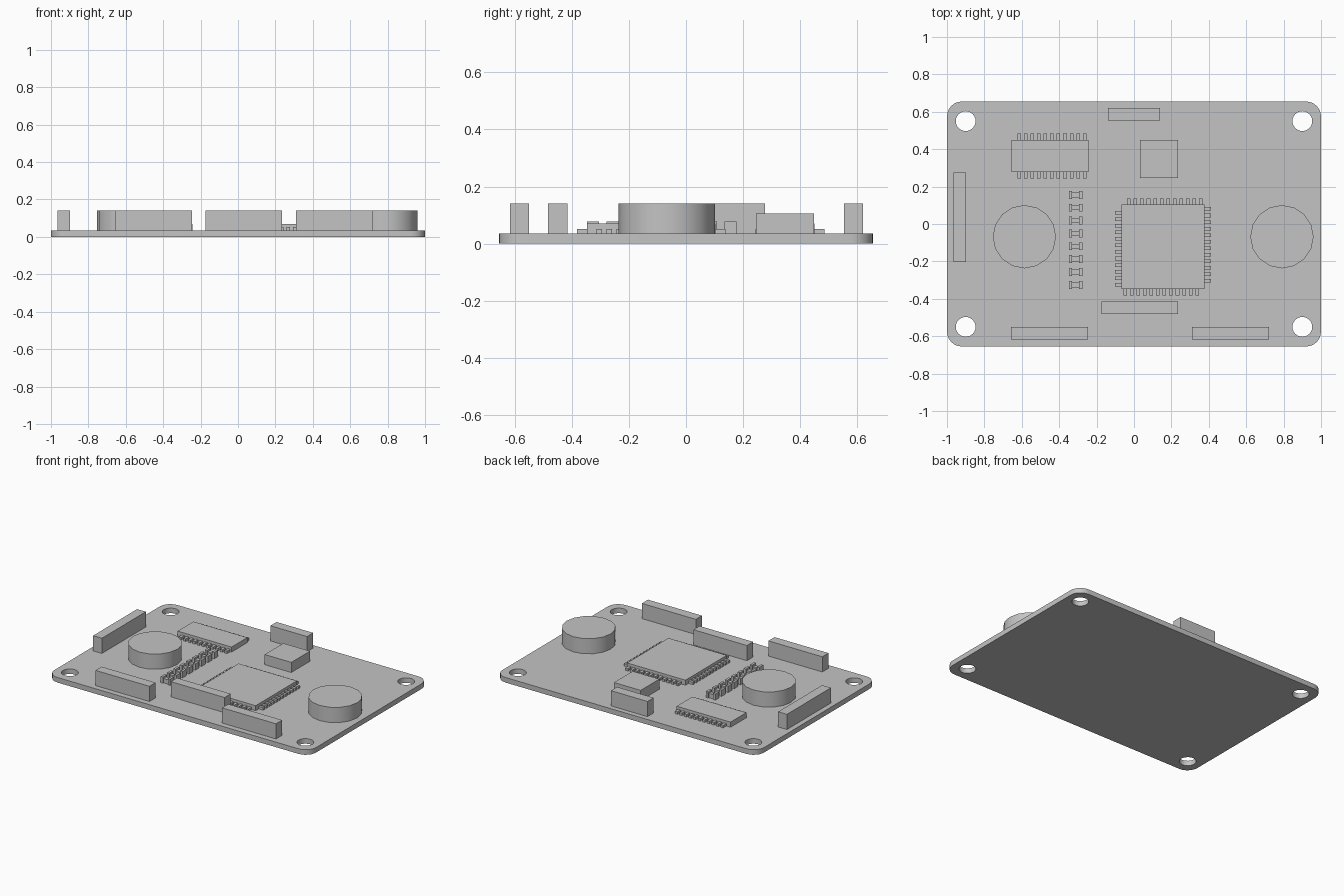
import bpy, bmesh
from math import pi, cos, sin
from mathutils import Matrix, Vector

old = bpy.data.objects.get("Cube")
if old:
    bpy.data.objects.remove(old)

grey = bpy.data.materials.new("plain grey")
grey.use_nodes = True
COLOUR = (0.55, 0.55, 0.55, 1)
grey.diffuse_color = COLOUR
grey.node_tree.nodes["Principled BSDF"].inputs["Base Color"].default_value = COLOUR

BOARD_TOP = 0.035
TALL = 0.14


def finish(bm, name, smooth=False):
    bmesh.ops.recalc_face_normals(bm, faces=bm.faces)
    mesh = bpy.data.meshes.new(name)
    bm.to_mesh(mesh)
    bm.free()
    mesh.materials.append(grey)
    obj = bpy.data.objects.new(name, mesh)
    bpy.context.collection.objects.link(obj)
    if smooth:
        bpy.ops.object.select_all(action="DESELECT")
        obj.select_set(True)
        bpy.context.view_layer.objects.active = obj
        bpy.ops.object.shade_smooth_by_angle()
    return obj


def add_box(bm, x, y, width, depth, top, bottom=BOARD_TOP):
    place = Matrix.Translation((x, y, (top + bottom) / 2))
    size = Matrix.Diagonal((width, depth, top - bottom, 1))
    bmesh.ops.create_cube(bm, size=1, matrix=place @ size)


def add_cylinder(bm, x, y, radius, bottom, top, sides):
    bmesh.ops.create_cone(bm, cap_ends=True, segments=sides, radius1=radius, radius2=radius,
                          depth=top - bottom,
                          matrix=Matrix.Translation((x, y, (top + bottom) / 2)))


def box(name, x, y, width, depth, top):
    bm = bmesh.new()
    add_box(bm, x, y, width, depth, top)
    finish(bm, name)


# Board with rounded corners
HALF_X, HALF_Y, CORNER = 1.0, 0.655, 0.08
bm = bmesh.new()
outline = []
for k, (sx, sy) in enumerate([(1, 1), (-1, 1), (-1, -1), (1, -1)]):
    for i in range(7):
        a = (k + i / 6) * pi / 2
        outline.append(bm.verts.new((sx * (HALF_X - CORNER) + CORNER * cos(a),
                                     sy * (HALF_Y - CORNER) + CORNER * sin(a), 0)))
base = bm.faces.new(outline)
lifted = bmesh.ops.extrude_face_region(bm, geom=[base], use_keep_orig=True)
bmesh.ops.translate(bm, vec=Vector((0, 0, BOARD_TOP)),
                    verts=[v for v in lifted["geom"] if isinstance(v, bmesh.types.BMVert)])
board = finish(bm, "board")

# Mounting holes cut through the corners
bm = bmesh.new()
for sx in (-1, 1):
    for sy in (-1, 1):
        add_cylinder(bm, sx * 0.9, sy * 0.55, 0.053, -0.1, 0.1, 24)
cutter = finish(bm, "hole_cutter")
cutter.hide_render = True
cut = board.modifiers.new("holes", "BOOLEAN")
cut.operation = "DIFFERENCE"
cut.solver = "EXACT"
cut.object = cutter
bpy.ops.object.select_all(action="DESELECT")
board.select_set(True)
bpy.context.view_layer.objects.active = board
bpy.ops.object.modifier_apply(modifier=cut.name)
bpy.data.objects.remove(cutter)
bpy.ops.object.shade_smooth_by_angle()

# Upright connectors and the square component
box("back_connector", 0, 0.587, 0.28, 0.067, TALL)
box("side_connector", -0.931, 0.036, 0.067, 0.48, TALL)
box("middle_connector", 0.03, -0.449, 0.41, 0.067, TALL)
box("front_right_connector", -0.451, -0.583, 0.412, 0.067, TALL)
box("front_left_connector", 0.516, -0.583, 0.412, 0.067, TALL)
box("square_component", 0.134, 0.347, 0.204, 0.204, 0.105)

# Round drum components
for name, x in (("right_drum", -0.586), ("left_drum", 0.791)):
    bm = bmesh.new()
    add_cylinder(bm, x, -0.068, 0.169, BOARD_TOP, TALL, 16)
    finish(bm, name, smooth=True)

# Chips with rows of pins
CHIP_TOP, PIN_TOP = 0.07, 0.052
PIN_LONG, PIN_WIDE = 0.035, 0.019


def pin_row(bm, x, y, dx, dy, count):
    """Row of pins centred at (x, y), stepping by (dx, dy)."""
    for i in range(count):
        step = i - (count - 1) / 2
        size = (PIN_WIDE, PIN_LONG) if dx else (PIN_LONG, PIN_WIDE)
        add_box(bm, x + step * dx, y + step * dy, *size, PIN_TOP)


PITCH = 0.035
box("main_chip", 0.155, -0.122, 0.446, 0.45, CHIP_TOP)
bm = bmesh.new()
for side in (-1, 1):
    pin_row(bm, 0.155 + side * 0.01, -0.122 + side * 0.242, PITCH, 0, 12)
    pin_row(bm, 0.155 + side * 0.24, -0.122 + side * 0.01, 0, PITCH, 12)
finish(bm, "main_chip_pins")

box("long_chip", -0.45, 0.364, 0.412, 0.172, CHIP_TOP)
bm = bmesh.new()
for side in (-1, 1):
    pin_row(bm, -0.439, 0.364 + side * 0.1035, PITCH, 0, 11)
finish(bm, "long_chip_pins")

# Column of small resistors: narrow body between two end caps
bm = bmesh.new()
for i in range(8):
    y = 0.156 - i * 0.0688
    add_box(bm, -0.312, y, 0.04, 0.027, 0.065)
    for side in (-1, 1):
        add_box(bm, -0.312 + side * 0.0275, y, 0.017, 0.042, 0.078)
finish(bm, "resistors")
